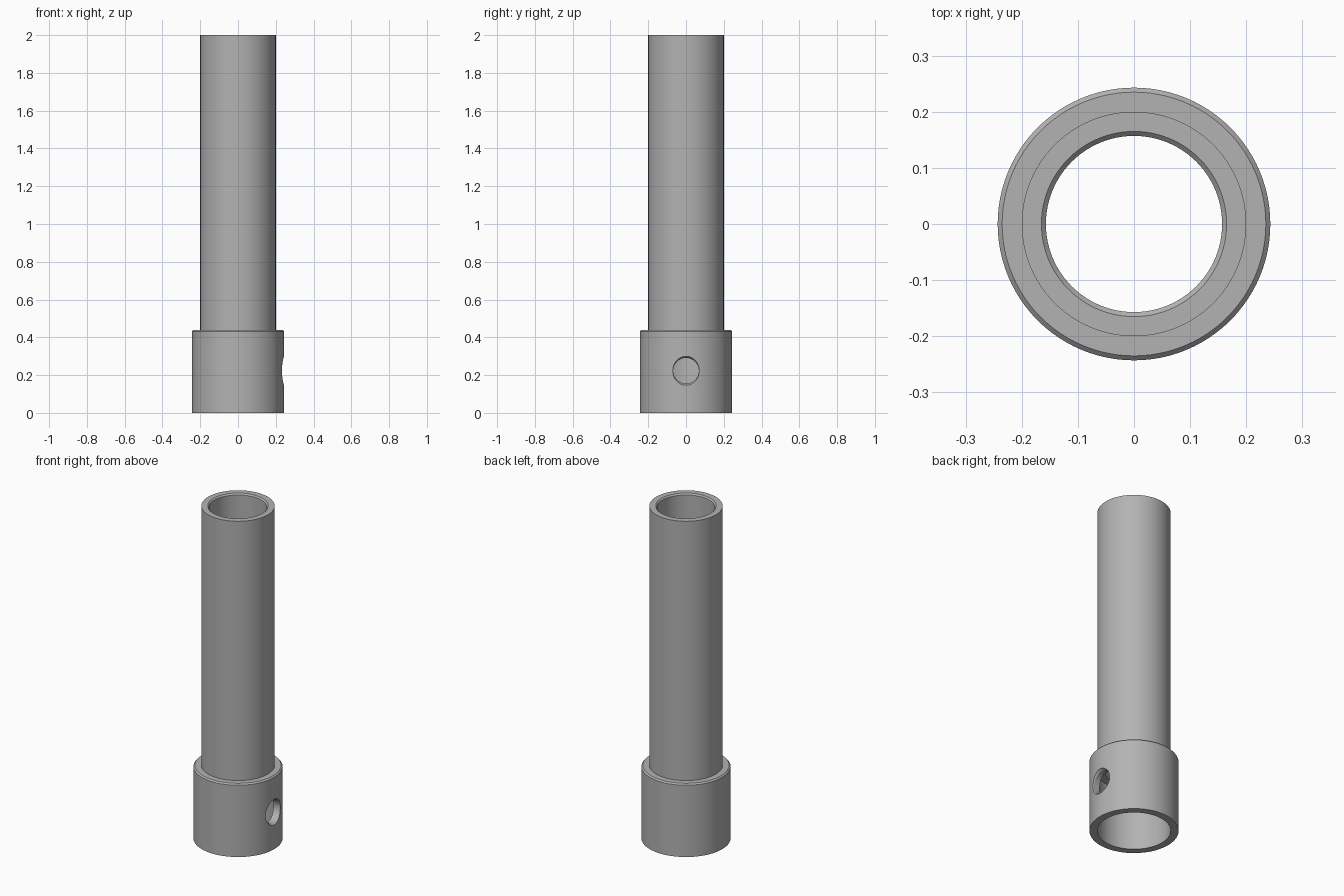
import bpy, bmesh, math
from mathutils import Matrix

SEGMENTS = 96

cube = bpy.data.objects.get("Cube")
if cube:
    bpy.data.objects.remove(cube, do_unlink=True)

grey = bpy.data.materials.new("plain_grey")
grey.use_nodes = True
colour = (0.45, 0.45, 0.45, 1)
grey.diffuse_color = colour
grey.node_tree.nodes["Principled BSDF"].inputs["Base Color"].default_value = colour


def lathe(name, profile, segments=SEGMENTS, matrix=Matrix()):
    """Revolve a closed (radius, height) profile around z."""
    bm = bmesh.new()
    verts = [bm.verts.new((r, 0, z)) for r, z in profile]
    edges = [bm.edges.new((verts[i - 1], v)) for i, v in enumerate(verts)]
    bmesh.ops.spin(bm, geom=verts + edges, cent=(0, 0, 0), axis=(0, 0, 1),
                   angle=math.tau, steps=segments, use_merge=True)
    bmesh.ops.remove_doubles(bm, verts=bm.verts[:], dist=1e-5)
    bmesh.ops.recalc_face_normals(bm, faces=bm.faces[:])
    bm.transform(matrix)
    mesh = bpy.data.meshes.new(name)
    bm.to_mesh(mesh)
    bm.free()
    mesh.materials.append(grey)
    obj = bpy.data.objects.new(name, mesh)
    bpy.context.collection.objects.link(obj)
    return obj


# Hollow tube rising from a wider collar with an open socket underneath
body = lathe("tube_with_collar", [
    (0.20, 0.0), (0.243, 0.0), (0.243, 0.432), (0.235, 0.44),
    (0.20, 0.44), (0.20, 2.0), (0.165, 2.0), (0.157, 1.992),
    (0.157, 0.37), (0.20, 0.37),
])

# Side screw hole with a countersunk rim, on the model's left
cutter = lathe("screw_hole_cutter", [
    (0, 0.1), (0.068, 0.1), (0.068, 0.229), (0.083, 0.253), (0, 0.253),
], 48, Matrix.Translation((0, 0, 0.223)) @ Matrix.Rotation(math.pi / 2, 4, 'Y'))
cutter.hide_render = True
cutter.hide_viewport = True

cut = body.modifiers.new("screw_hole", 'BOOLEAN')
cut.operation = 'DIFFERENCE'
cut.solver = 'EXACT'
cut.object = cutter

# Bake the cut, then smooth the round surfaces
bpy.context.view_layer.update()
depsgraph = bpy.context.evaluated_depsgraph_get()
body_mesh = bpy.data.meshes.new_from_object(body.evaluated_get(depsgraph))
body.modifiers.clear()
body.data = body_mesh
bpy.data.objects.remove(cutter, do_unlink=True)

bpy.ops.object.select_all(action='DESELECT')
body.select_set(True)
bpy.context.view_layer.objects.active = body
bpy.ops.object.shade_smooth_by_angle(angle=math.radians(30))
